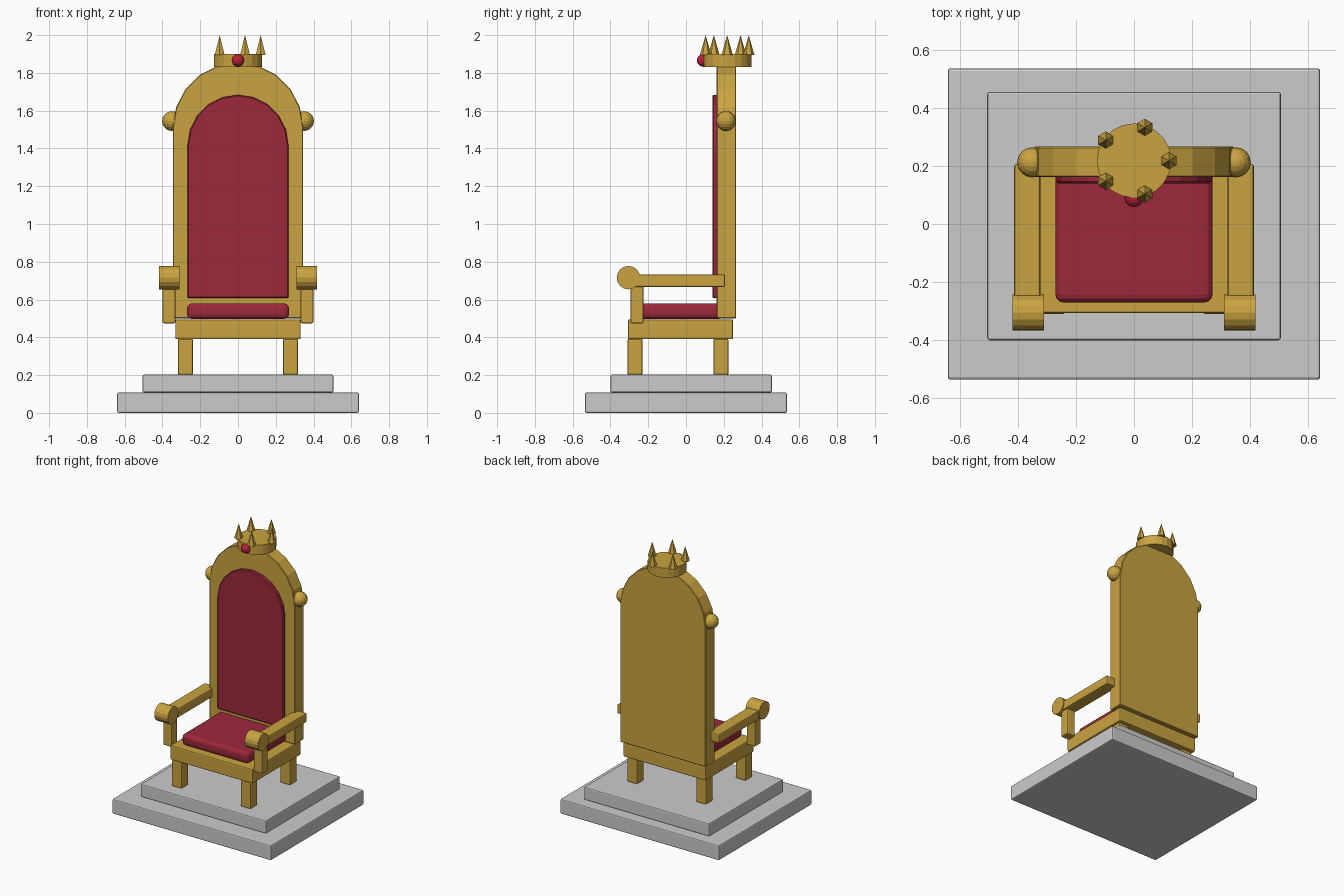
import bpy, bmesh
from math import sin, cos, pi, radians

if "Cube" in bpy.data.objects:
    bpy.data.objects.remove(bpy.data.objects["Cube"])


def material(name, rgb):
    m = bpy.data.materials.new(name)
    m.diffuse_color = (*rgb, 1)
    m.use_nodes = True
    m.node_tree.nodes["Principled BSDF"].inputs["Base Color"].default_value = m.diffuse_color
    return m


GOLD = material("gold", (0.59, 0.37, 0.052))
VELVET = material("velvet", (0.34, 0.021, 0.045))
GEM = material("gem_red", (0.5, 0.015, 0.04))


def finish(name, bm, mat=None, bevel=0, segments=2):
    bmesh.ops.recalc_face_normals(bm, faces=bm.faces)
    me = bpy.data.meshes.new(name)
    bm.to_mesh(me)
    bm.free()
    ob = bpy.data.objects.new(name, me)
    bpy.context.collection.objects.link(ob)
    if mat:
        me.materials.append(mat)
    if bevel:
        mod = ob.modifiers.new("bevel", "BEVEL")
        mod.width, mod.segments = bevel, segments
        mod.limit_method, mod.angle_limit = "ANGLE", radians(40)
    return ob


def box(name, x, y, z, mat=None, bevel=0.008, segments=2):
    """Bevelled box given as (min, max) ranges."""
    bm = bmesh.new()
    bmesh.ops.create_cube(bm, size=1)
    for v in bm.verts:
        v.co = [(a + b) / 2 + c * (b - a) for (a, b), c in zip((x, y, z), v.co)]
    return finish(name, bm, mat, bevel, segments)


def cone(name, loc, r1, r2, depth, sides, mat, rot=(0, 0, 0)):
    bm = bmesh.new()
    bmesh.ops.create_cone(bm, cap_ends=True, segments=sides,
                          radius1=r1, radius2=r2, depth=depth)
    ob = finish(name, bm, mat)
    ob.location, ob.rotation_euler = loc, rot
    return ob


def ball(name, loc, r, mat):
    bm = bmesh.new()
    bmesh.ops.create_uvsphere(bm, u_segments=16, v_segments=10, radius=r)
    ob = finish(name, bm, mat)
    ob.location = loc
    return ob


def arch(name, half, z0, spring, y0, y1, mat, bevel):
    """Round-topped panel in the xz plane, extruded from y0 to y1."""
    pts = [(-half, z0), (half, z0)]
    pts += [(half * cos(i * pi / 10), spring + half * sin(i * pi / 10)) for i in range(11)]
    bm = bmesh.new()
    face = bm.faces.new([bm.verts.new((x, y0, z)) for x, z in pts])
    ext = bmesh.ops.extrude_face_region(bm, geom=[face])["geom"]
    bmesh.ops.translate(bm, vec=(0, y1 - y0, 0),
                        verts=[g for g in ext if isinstance(g, bmesh.types.BMVert)])
    return finish(name, bm, mat, bevel, 1)


def span(c, half):
    return (c - half, c + half)


# Stone dais
box("lower_step", (-0.64, 0.64), (-0.535, 0.535), (0, 0.108))
box("upper_step", (-0.505, 0.505), (-0.4, 0.455), (0.108, 0.202))

# Seat
box("seat_frame", (-0.332, 0.332), (-0.307, 0.249), (0.39, 0.495), GOLD)
box("seat_cushion", (-0.27, 0.27), (-0.27, 0.2), (0.497, 0.58), VELVET, 0.027, 3)

# Backrest
arch("backrest", 0.345, 0.5, 1.51, 0.162, 0.266, GOLD, 0.004)
arch("back_panel", 0.267, 0.607, 1.417, 0.14, 0.18, VELVET, 0.006)

# Legs, arms and side finials on both sides
for side, s in (("left", -1), ("right", 1)):
    for row, y in (("front", -0.27), ("back", 0.185)):
        box(f"{row}_leg_{side}", span(s * 0.278, 0.04), span(y, 0.04), (0.202, 0.392), GOLD)
    box(f"arm_post_{side}", span(s * 0.365, 0.034), (-0.294, -0.225), (0.474, 0.69), GOLD)
    box(f"arm_rail_{side}", span(s * 0.367, 0.045), (-0.31, 0.207), (0.667, 0.733), GOLD)
    cone(f"arm_scroll_{side}", (s * 0.364, -0.305, 0.716), 0.062, 0.062, 0.108, 16,
         GOLD, (0, pi / 2, 0))
    ball(f"back_finial_{side}", (s * 0.35, 0.212, 1.545), 0.052, GOLD)

# Crown crest with spikes and jewel
cone("crown_band", (0, 0.218, 1.865), 0.128, 0.128, 0.07, 20, GOLD)
for i in range(5):
    a = i * 2 * pi / 5
    cone(f"crown_spike_{i + 1}", (0.12 * cos(a), 0.218 + 0.12 * sin(a), 1.9475),
         0.03, 0, 0.105, 6, GOLD)
ball("crown_jewel", (0, 0.091, 1.866), 0.033, GEM)
